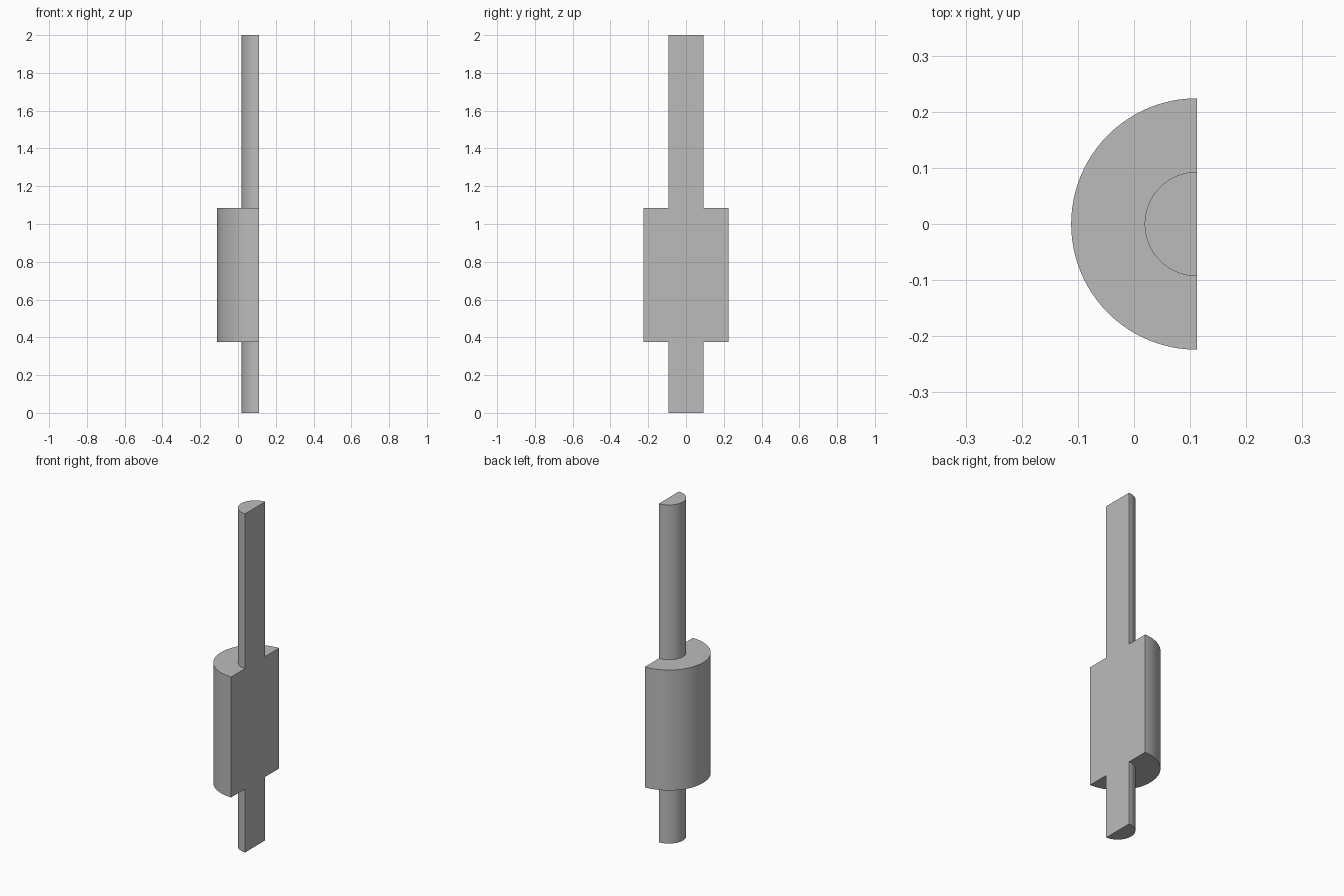
import bpy, bmesh, math
from mathutils import Vector

cube = bpy.data.objects.get("Cube")
if cube:
    bpy.data.objects.remove(cube, do_unlink=True)

FLAT_X = 0.112          # position of the flat cut face
ROD_R, BODY_R = 0.093, 0.224
BODY_LOW, BODY_HIGH, TOP = 0.375, 1.086, 2.0

grey = bpy.data.materials.new("plain_grey")
grey.use_nodes = True
colour = (0.5, 0.5, 0.5, 1)
grey.diffuse_color = colour
grey.node_tree.nodes["Principled BSDF"].inputs["Base Color"].default_value = colour

# Stepped radius profile from the bottom of the rod to its top
profile = [(0, 0), (ROD_R, 0), (ROD_R, BODY_LOW), (BODY_R, BODY_LOW),
           (BODY_R, BODY_HIGH), (ROD_R, BODY_HIGH), (ROD_R, TOP), (0, TOP)]

# Revolve the profile half a turn around the rod axis
bm = bmesh.new()
verts = [bm.verts.new((FLAT_X, -r, z)) for r, z in profile]
edges = [bm.edges.new(pair) for pair in zip(verts, verts[1:])]
bmesh.ops.spin(bm, geom=verts + edges, cent=Vector((FLAT_X, 0, 0)),
               axis=(0, 0, 1), angle=-math.pi, steps=48)
bmesh.ops.remove_doubles(bm, verts=bm.verts, dist=0.0001)

# Close the flat cut face
rim = [e for e in bm.edges if e.is_boundary]
bmesh.ops.holes_fill(bm, edges=rim, sides=0)
bmesh.ops.recalc_face_normals(bm, faces=bm.faces)

mesh = bpy.data.meshes.new("half_stepped_shaft")
bm.to_mesh(mesh)
bm.free()
mesh.materials.append(grey)
shaft = bpy.data.objects.new("half_stepped_shaft", mesh)
bpy.context.collection.objects.link(shaft)

# Smooth the round sides, keep the steps and cut edges sharp
bpy.ops.object.select_all(action='DESELECT')
shaft.select_set(True)
bpy.context.view_layer.objects.active = shaft
bpy.ops.object.shade_smooth_by_angle(angle=math.radians(30))
